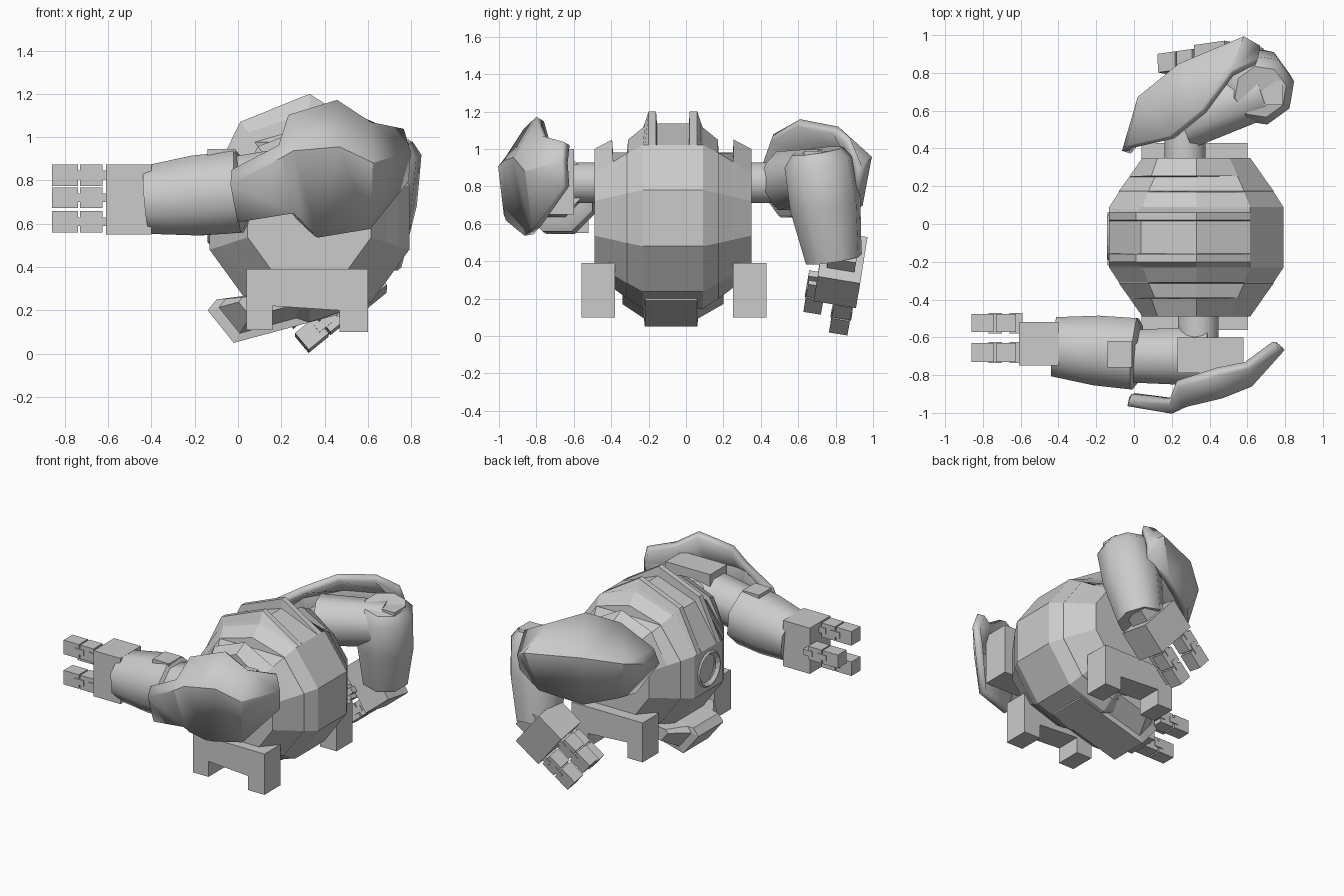
import bpy, bmesh, math
from mathutils import Matrix, Vector

if "Cube" in bpy.data.objects:
    bpy.data.objects.remove(bpy.data.objects["Cube"], do_unlink=True)

GREY = (0.6, 0.6, 0.6, 1)
mat = bpy.data.materials.new("plain grey")
mat.use_nodes = True
mat.diffuse_color = GREY
mat.node_tree.nodes["Principled BSDF"].inputs["Base Color"].default_value = GREY


def finish(name, bm, smooth=0):
    bmesh.ops.recalc_face_normals(bm, faces=bm.faces)
    me = bpy.data.meshes.new(name)
    bm.to_mesh(me)
    bm.free()
    me.materials.append(mat)
    ob = bpy.data.objects.new(name, me)
    bpy.context.collection.objects.link(ob)
    if smooth:
        bpy.ops.object.select_all(action='DESELECT')
        ob.select_set(True)
        bpy.context.view_layer.objects.active = ob
        bpy.ops.object.shade_smooth_by_angle(angle=math.radians(smooth))
    return ob


def loft(name, rings, smooth=0):
    """Skin a row of closed rings and cap both ends."""
    bm = bmesh.new()
    rows = [[bm.verts.new(p) for p in ring] for ring in rings]
    n = len(rows[0])
    for a, b in zip(rows, rows[1:]):
        for i in range(n):
            j = (i + 1) % n
            bm.faces.new((a[i], a[j], b[j], b[i]))
    bm.faces.new(rows[0])
    bm.faces.new(rows[-1])
    return finish(name, bm, smooth)


def limb(name, p0, p1, stations, sides=8, smooth=47):
    """Prism along p0-p1; stations are (fraction, radius)."""
    p0, p1 = Vector(p0), Vector(p1)
    q = (p1 - p0).to_track_quat('Z', 'Y')
    rings = []
    for t, r in stations:
        ring = []
        for k in range(sides):
            a = 2 * math.pi * (k + 0.5) / sides
            ring.append(p0.lerp(p1, t) + q @ Vector((r * math.cos(a), r * math.sin(a), 0)))
        rings.append(ring)
    return loft(name, rings, smooth)


def box(name, lo, hi, m=Matrix()):
    bm = bmesh.new()
    bmesh.ops.create_cube(bm, size=1)
    for v in bm.verts:
        v.co = m @ Vector([l + (c + 0.5) * (h - l) for l, h, c in zip(lo, hi, v.co)])
    return finish(name, bm)


def shell(name, columns):
    """Thick armour plate from columns of points."""
    bm = bmesh.new()
    cols = [[bm.verts.new(p) for p in c] for c in columns]
    for a, b in zip(cols, cols[1:]):
        for i in range(len(a) - 1):
            bm.faces.new((a[i], a[i + 1], b[i + 1], b[i]))
    ob = finish(name, bm, 22)
    mod = ob.modifiers.new("thickness", 'SOLIDIFY')
    mod.thickness = 0.05
    mod.offset = 0


# Ten-sided barrel body, with grooves and raised ribs over the top
CX, CY, CZ = 0.33, -0.07, 0.63
half = [(0.42, 0.30, 0.37), (0.325, 0.37, 0.42), (0.32, 0.373, 0.35),
        (0.245, 0.43, 0.35), (0.24, 0.43, 0.42), (0.16, 0.485, 0.485),
        (0.15, 0.485, 0.51), (0.13, 0.485, 0.57), (0.09, 0.485, 0.57), (0.085, 0.485, 0.505)]
profile = [(-y, r, t) for y, r, t in half] + half[::-1]
rings = []
for y, r, top in profile:
    ring = []
    for k in range(10):
        a = math.radians(18 + 36 * k)
        rad = r
        if k == 2:
            rad = top
        elif k == 3 and top > r:
            rad = r + 0.7 * (top - r)
        ring.append((CX + rad * math.cos(a), CY + y, CZ + rad * math.sin(a)))
    rings.append(ring)
body = loft("body", rings)

# Round front eye: recess plus ring
cutter = limb("eye_cutter", (-0.3, CY, CZ), (-0.09, CY, CZ), [(0, 0.12), (1, 0.12)], 16, 0)
cutter.hide_render = True
cut = body.modifiers.new("eye recess", 'BOOLEAN')
cut.operation = 'DIFFERENCE'
cut.object = cutter
bpy.context.view_layer.objects.active = body
bpy.ops.object.modifier_apply(modifier=cut.name)
bpy.data.objects.remove(cutter, do_unlink=True)
bpy.ops.mesh.primitive_torus_add(location=(-0.12, CY, CZ), rotation=(0, math.pi / 2, 0),
                                 major_segments=16, minor_segments=4,
                                 major_radius=0.115, minor_radius=0.022)
ring = bpy.context.object
ring.name = "eye_ring"
ring.data.materials.append(mat)

# Jaw wedge under the front, stepping back to each side
jaw = [(-0.14, 0.2), (-0.1, 0.25), (0.05, 0.27), (0.5, 0.24), (0.5, 0.19), (-0.02, 0.05)]
loft("jaw", [[(0.12 + (x - 0.12) * s, y, 0.27 + (z - 0.27) * s) for x, z in jaw]
             for y, s in ((-0.34, 0.45), (-0.225, 0.8), (-0.22, 1),
                          (0.06, 1), (0.065, 0.8), (0.2, 0.45))])

# Arched feet
arch = [(0.04, 0.11), (0.04, 0.39), (0.6, 0.39), (0.6, 0.1),
        (0.47, 0.1), (0.47, 0.2), (0.16, 0.22), (0.16, 0.11)]
for side, y in (("right", -0.56), ("left", 0.25)):
    loft(side + "_foot", [[(x, yy, z) for x, z in arch] for yy in (y, y + 0.18)])

# Shoulder axles
limb("right_axle", (0.34, -0.4, 0.82), (0.34, -0.64, 0.82), [(0, 0.11), (1, 0.11)], 16)
limb("left_axle", (0.27, 0.25, 0.82), (0.27, 0.55, 0.82), [(0, 0.11), (1, 0.11)], 16)

# Right arm reaching forward
box("right_shoulder", (0.23, -0.79, 0.65), (0.58, -0.6, 1.0))
limb("right_upper_arm", (0.4, -0.7, 0.82), (-0.03, -0.7, 0.77), [(0, 0.17), (1, 0.15)])
limb("right_forearm", (0.03, -0.69, 0.75), (-0.42, -0.65, 0.71),
     [(0, 0.16), (0.06, 0.205), (0.5, 0.2), (1, 0.17)])
box("right_elbow_hinge", (-0.14, -0.76, 0.8), (-0.01, -0.62, 0.945))

# Left arm hanging down
limb("left_upper_arm", (0.26, 0.55, 0.83), (0.68, 0.7, 0.86), [(0, 0.17), (1, 0.15)])
limb("left_forearm", (0.67, 0.7, 0.99), (0.605, 0.79, 0.41),
     [(0, 0.14), (0.1, 0.19), (0.5, 0.195), (1, 0.155)])
box("left_elbow_hinge", (0.68, 0.63, 0.8), (0.79, 0.76, 0.99))


# Hands: palm, two outer fingers and an inner finger opposing them
def finger(name, y, z, w, m):
    h = w / 2
    box(name + "_base", (-0.31, y - h, z - h), (-0.205, y + h, z + h), m)
    box(name + "_tip", (-0.44, y - h, z - h), (-0.32, y + h, z + h), m)
    for x in (-0.35, -0.24):
        box(name + "_joint", (x, y - h - 0.006, z - 0.02), (x + 0.07, y + h + 0.006, z + 0.02), m)


def hand(side, m):
    box(side + "_palm", (-0.19, -0.12, -0.16), (0.02, 0.11, 0.165), m)
    box(side + "_wrist", (0, -0.08, -0.09), (0.1, 0.07, 0.09), m)
    finger(side + "_upper_finger", -0.05, 0.115, 0.1, m)
    finger(side + "_lower_finger", -0.05, -0.1, 0.1, m)
    finger(side + "_inner_finger", 0.105, 0.01, 0.095, m)


hand("right", Matrix.Translation((-0.42, -0.63, 0.71)))
hand("left", Matrix.Translation((0.57, 0.83, 0.41))
     @ Matrix.Rotation(math.radians(8), 4, 'Z')
     @ Matrix.Rotation(math.radians(-39), 4, 'Y')
     @ Matrix.Rotation(math.radians(-12), 4, 'X') @ Matrix.Scale(-1, 4, (0, 1, 0)))

# Shoulder armour
shell("right_shoulder_armour", [
    [(-0.02, -0.92, 0.84), (-0.03, -0.94, 0.78), (0, -0.92, 0.61)],
    [(0.19, -0.94, 0.95), (0.2, -0.98, 0.9), (0.25, -0.95, 0.65)],
    [(0.23, -0.85, 1.09), (0.25, -0.95, 0.93), (0.28, -0.94, 0.62)],
    [(0.45, -0.78, 1.16), (0.46, -0.9, 0.95), (0.36, -0.84, 0.54)],
    [(0.6, -0.75, 1.06), (0.61, -0.84, 0.88), (0.6, -0.8, 0.58)],
    [(0.75, -0.64, 1.03), (0.78, -0.65, 0.93), (0.77, -0.64, 0.8)]])
shell("left_shoulder_armour", [
    [(-0.02, 0.41, 0.92), (-0.04, 0.38, 0.82), (0.06, 0.5, 0.64)],
    [(0.2, 0.46, 1.06), (0.04, 0.66, 0.9), (0.1, 0.62, 0.64)],
    [(0.37, 0.6, 1.14), (0.25, 0.83, 0.95), (0.25, 0.8, 0.62)],
    [(0.52, 0.8, 1.1), (0.58, 0.97, 0.95), (0.5, 0.92, 0.7)],
    [(0.65, 0.86, 1.04), (0.66, 0.92, 0.9), (0.65, 0.9, 0.8)]])
